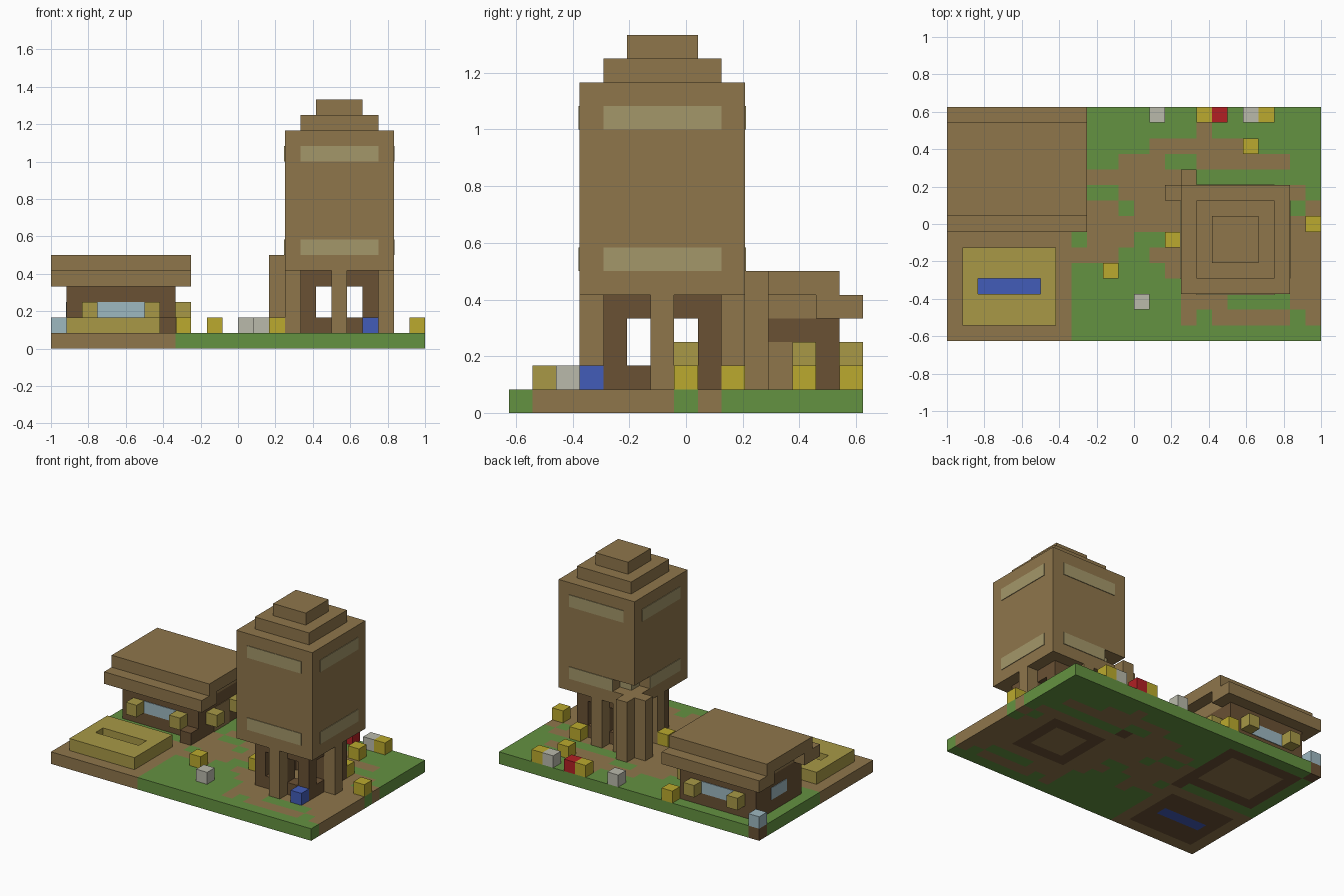
import bpy, bmesh

if "Cube" in bpy.data.objects:
    bpy.data.objects.remove(bpy.data.objects["Cube"])

U = 1 / 12          # size of one block
W, D = 24, 15       # plot size in blocks


def material(name, r, g, b):
    lin = [((c / 255 + 0.055) / 1.055) ** 2.4 for c in (r, g, b)] + [1]
    m = bpy.data.materials.new(name)
    m.use_nodes = True
    m.diffuse_color = lin
    m.node_tree.nodes["Principled BSDF"].inputs["Base Color"].default_value = lin
    return m


BROWN = material("brown", 143, 118, 75)
DARK = material("dark_brown", 106, 81, 52)
GREEN = material("grass_green", 100, 146, 65)
OLIVE = material("olive", 168, 153, 70)
YELLOW = material("yellow", 187, 170, 46)
PALE = material("pale_olive", 164, 151, 106)
GLASS = material("light_blue", 158, 184, 192)
GREY = material("light_grey", 186, 186, 171)
BLUE = material("blue", 66, 92, 184)
RED = material("red", 178, 32, 36)


def finish(name, bm, mats):
    bmesh.ops.recalc_face_normals(bm, faces=bm.faces)
    mesh = bpy.data.meshes.new(name)
    bm.to_mesh(mesh)
    bm.free()
    for m in mats:
        mesh.materials.append(m)
    ob = bpy.data.objects.new(name, mesh)
    bpy.context.collection.objects.link(ob)
    return ob


def box(name, mat, x, y, z):
    """Box given by its block ranges along x, y and z."""
    bm = bmesh.new()
    bmesh.ops.create_cube(bm, size=1)
    for v in bm.verts:
        bx, by, bz = (r[0] if c < 0 else r[1] for c, r in zip(v.co, (x, y, z)))
        v.co = ((bx - W / 2) * U, (by - D / 2) * U, bz * U)
    return finish(name, bm, [mat])


def block(name, mat, i, j, k=1, height=1):
    return box(name, mat, (i, i + 1), (j, j + 1), (k, k + height))


# Ground slab, split into one cell per block
ground = bmesh.new()
bmesh.ops.create_grid(ground, x_segments=W, y_segments=D, size=1)
for v in ground.verts:
    v.co.y *= D / W
upper = bmesh.ops.extrude_face_region(ground, geom=ground.faces[:], use_keep_orig=True)
for v in upper["geom"]:
    if isinstance(v, bmesh.types.BMVert):
        v.co.z = U


def paint(index, *patches):
    """Colour the ground inside patches of (x start, x end, y start, y end)."""
    for f in ground.faces:
        c = f.calc_center_median() * 0.999
        i, j = c.x / U + W / 2, c.y / U + D / 2
        if any(a < i < b and s < j < t for a, b, s, t in patches):
            f.material_index = index


# Dirt yard and paths, grass tufts, dark floors and water over the grass
paint(1, (0, 8, 0, 7), (8, 24, 3, 10), (15, 24, 1, 3), (9, 16, 10, 11),
      (11, 14, 11, 12), (16, 22, 11, 12), (13, 19, 12, 13), (16, 17, 13, 14))
paint(0, (8, 15, 1, 4), (8, 10, 4, 5), (11, 14, 4, 5), (11, 13, 5, 6), (8, 9, 6, 7),
      (12, 14, 6, 7), (11, 12, 8, 9), (9, 11, 9, 10), (23, 24, 7, 8), (22, 23, 8, 9),
      (23, 24, 9, 10), (18, 22, 2, 3), (16, 17, 1, 2), (22, 23, 1, 2))
paint(2, (1, 7, 1, 6), (1, 8, 8, 14), (7, 8, 7, 8), (0, 1, 14, 15),
      (16, 21, 4, 9), (15, 16, 10, 11))
paint(1, (2, 7, 9, 13), (17, 20, 5, 8))
paint(3, (2, 6, 3, 4))
finish("ground", ground, [GREEN, BROWN, DARK, BLUE])

# Pool rim around the water slot
for y in ((1, 3), (4, 6)):
    box("pool_rim_side", OLIVE, (1, 7), y, (1, 2))
for i in (1, 6):
    block("pool_rim_end", OLIVE, i, 3)

# House: walls, gable, eaves and roof
E = 0.05            # plate thickness in blocks
box("house_walls", DARK, (1, 8), (8, 14), (1, 4))
box("house_gable", BROWN, (1, 8), (9, 13), (4, 5))
box("front_eave", BROWN, (0, 9), (7, 9), (4, 5))
box("back_eave", BROWN, (0, 9), (13, 15), (4, 5))
box("house_roof", BROWN, (0, 9), (8, 14), (5, 6))
box("front_window", GLASS, (3, 6), (8 - E, 8), (2, 3))
box("back_window", GLASS, (3, 6), (14, 14 + E), (2, 3))
box("side_window", GLASS, (1 - E, 1), (10, 12), (2, 3))
box("house_door", BROWN, (8, 8 + E), (10, 12), (1, 3))
for i, j in [(2, 7), (6, 7), (2, 14), (6, 14), (8, 9), (8, 12)]:
    block("house_lantern", OLIVE, i, j, 2)
block("house_step", DARK, 7, 7)
block("corner_block", GLASS, 0, 14)

# Tower room: dark walls with two openings per side
for k in (1, 4):
    for s in (4, 8):
        box("room_wall", DARK, (16, 21), (s, s + 1), (k, k + 1))
        box("room_wall", DARK, (s + 12, s + 13), (5, 8), (k, k + 1))
for i in (16, 18, 20):
    for j in (4, 6, 8):
        if (i, j) != (18, 6):
            block("room_post", DARK, i, j, 2, 2)

# Tower legs at mid-sides, and a cross-shaped pillar at one corner
for i, j in [(18, 3), (18, 9), (15, 6), (21, 6)]:
    block("tower_leg", BROWN, i, j, 1, 4)
for i, j in [(15, 9), (14, 9), (16, 9), (15, 10), (15, 8)]:
    block("cross_pillar", BROWN, i, j, 1, 5)

# Tower body with a corner notch above the cross pillar
tower = box("tower_body", BROWN, (15, 22), (3, 10), (5, 14))
for x, y in [((14, 17), (9, 11)), ((14, 16), (8, 11))]:
    cutter = box("notch_cutter", BROWN, x, y, (6, 7))
    cutter.hide_render = True
    cutter.hide_set(True)
    cut = tower.modifiers.new("notch", "BOOLEAN")
    cut.operation = "DIFFERENCE"
    cut.object = cutter
box("tower_step", BROWN, (16, 21), (4, 9), (14, 15))
box("tower_cap", BROWN, (17, 20), (5, 8), (15, 16))

# Pale bands on the tower
for k, start, end in ((6, 17, 8), (12, 16, 9)):
    z = (k, k + 1)
    box("front_band", PALE, (16, 21), (3 - E, 3), z)
    box("left_band", PALE, (22, 22 + E), (4, 9), z)
    box("back_band", PALE, (start, 21), (10, 10 + E), z)
    box("right_band", PALE, (15 - E, 15), (4, end), z)
box("notch_band", PALE, (16 - E, 17), (8, 9 + E), (6, 7))

# Loose blocks on the ground
LOOSE = {
    "yellow_block": (YELLOW, [(8, 14), (16, 14), (20, 14), (19, 12), (23, 7), (14, 6), (10, 4), (20, 9)]),
    "grey_block": (GREY, [(13, 14), (19, 14), (12, 2)]),
    "red_block": (RED, [(17, 14)]),
    "blue_block": (BLUE, [(20, 3)]),
}
for name, (mat, spots) in LOOSE.items():
    for i, j in spots:
        block(name, mat, i, j)
